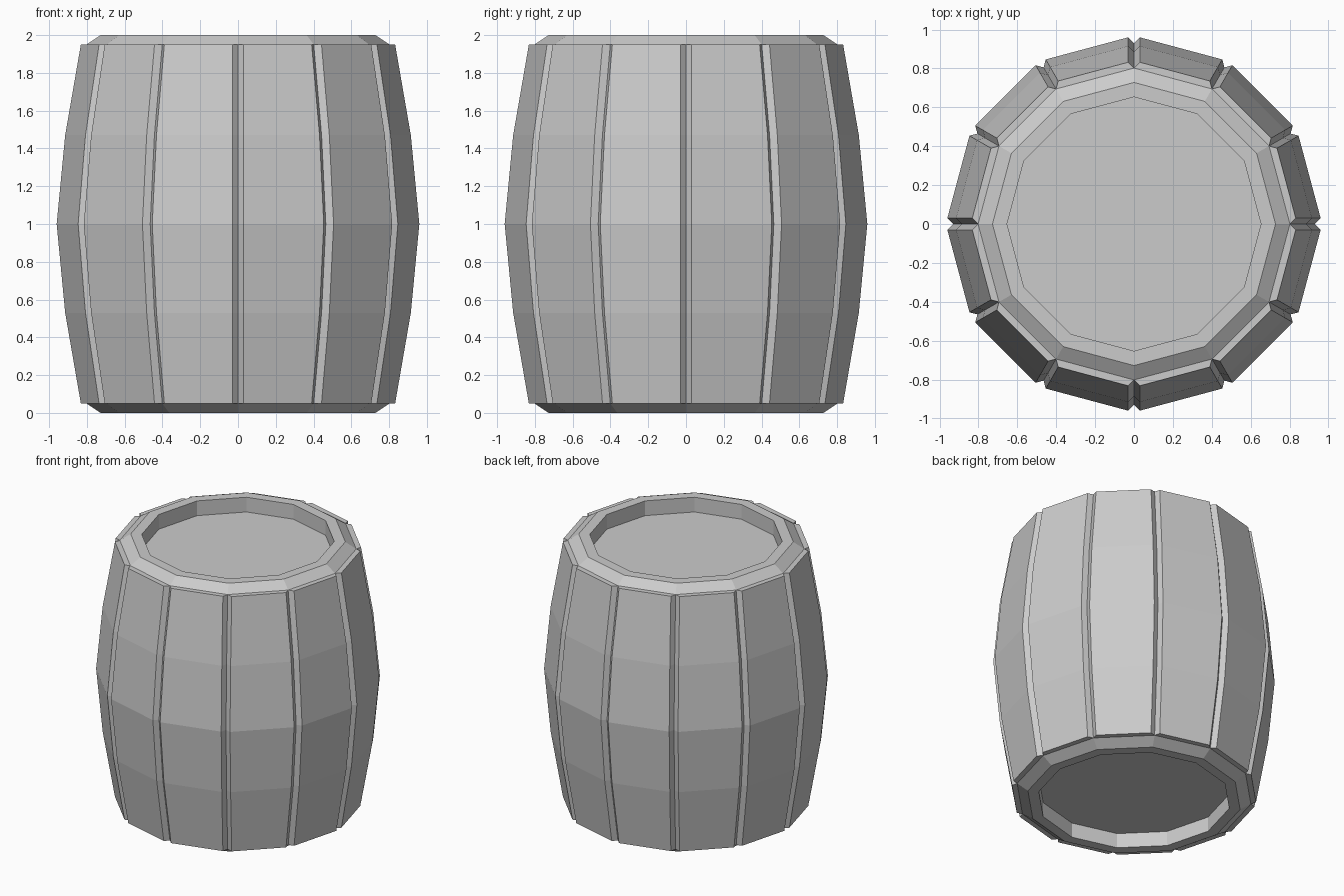
import bpy, bmesh, math
from mathutils import Matrix, Vector

if "Cube" in bpy.data.objects:
    bpy.data.objects.remove(bpy.data.objects["Cube"])

N = 12            # staves
HALF_GROOVE = 0.03
# (z, stave corner radius, groove bottom radius)
STAVES = [(0.05, 0.832, 0.802), (0.53, 0.915, 0.885), (1.0, 0.96, 0.93),
          (1.47, 0.915, 0.885), (1.95, 0.832, 0.802)]
RIM_OUT, RIM_IN, RECESS = 0.728, 0.653, 0.11

bm = bmesh.new()


def ring(r, z, offset=0.0):
    """One vertex per groove, shifted sideways by offset."""
    return [bm.verts.new(Matrix.Rotation(2 * math.pi * k / N, 3, 'Z') @ Vector((r, offset, z)))
            for k in range(N)]


def bridge(a, b, sa=0):
    """Join two rings with quads; sa=1 connects to the next vertex round."""
    for k in range(N):
        j = (k + 1) % N
        bm.faces.new((a[k], a[j], b[j], b[k]))


# Bulging staves with V grooves between them
levels = [(ring(r, z, -HALF_GROOVE), ring(g, z), ring(r, z, HALF_GROOVE)) for z, r, g in STAVES]
for lo, hi in zip(levels, levels[1:]):
    for k in range(N):
        j = (k + 1) % N
        bm.faces.new((lo[0][k], lo[1][k], hi[1][k], hi[0][k]))
        bm.faces.new((lo[1][k], lo[2][k], hi[2][k], hi[1][k]))
        bm.faces.new((lo[2][k], lo[0][j], hi[0][j], hi[2][k]))

# Both ends: stave end ledges, chamfered rim, recessed lid
for (left, groove, right), z, inward in ((levels[0], 0.0, 1), (levels[-1], 2.0, -1)):
    for k in range(N):
        j = (k + 1) % N
        bm.faces.new((groove[k], right[k], left[j], groove[j]))
    outer, inner = ring(RIM_OUT, z), ring(RIM_IN, z)
    lid = ring(RIM_IN, z + inward * RECESS)
    for a, b in ((groove, outer), (outer, inner), (inner, lid)):
        bridge(a, b)
    bm.faces.new(lid)

bmesh.ops.recalc_face_normals(bm, faces=bm.faces)
mesh = bpy.data.meshes.new("barrel")
bm.to_mesh(mesh)
bm.free()
barrel = bpy.data.objects.new("barrel", mesh)
bpy.context.collection.objects.link(barrel)
